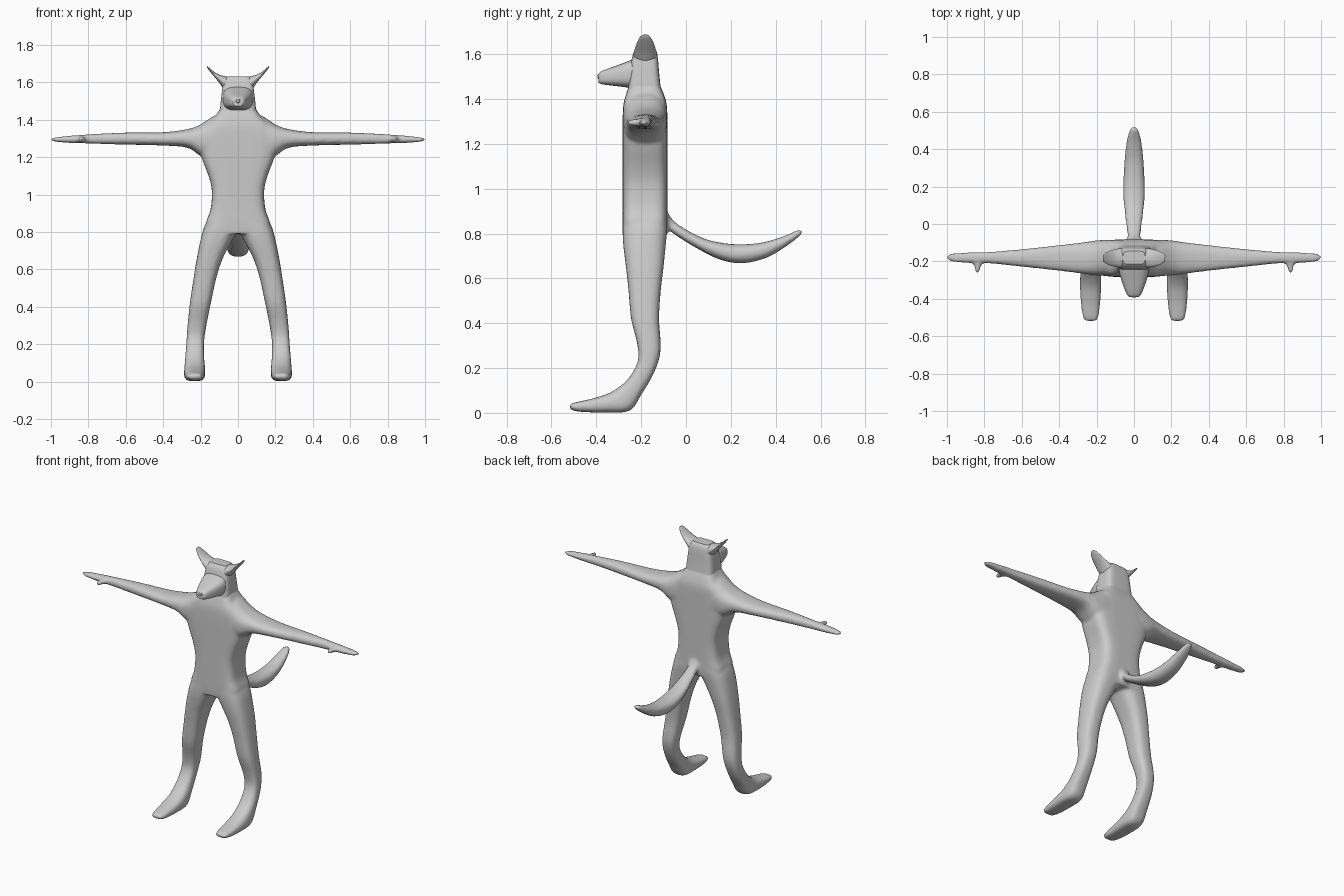
import bpy, bmesh, math
from mathutils import Vector

fur = bpy.data.materials.new("light grey")
fur.diffuse_color = (0.6, 0.6, 0.6, 1)


def catmull(p, q, r, s, t):
    return 0.5 * (2 * q + (r - p) * t + (2 * p - 5 * q + 4 * r - s) * t * t
                  + (3 * q - p - 3 * r + s) * t ** 3)


def loft(bm, rows, n=2.0, steps=4, sides=28):
    """Skin superellipse rings; a row is (edge point, opposite edge point, half width vector)."""
    rows = [tuple(Vector(v) for v in r) for r in rows]
    dense = []
    for i in range(len(rows) - 1):
        a, b, c, d = rows[max(i - 1, 0)], rows[i], rows[i + 1], rows[min(i + 2, len(rows) - 1)]
        for k in range(steps):
            dense.append([catmull(a[j], b[j], c[j], d[j], k / steps) for j in range(3)])
    dense.append(rows[-1])
    rings = []
    for a, b, w in dense:
        mid, u, ring = (a + b) / 2, (a - b) / 2, []
        for k in range(sides):
            t = 2 * math.pi * (k + 0.5) / sides
            c, s = math.cos(t), math.sin(t)
            c = math.copysign(abs(c) ** (2 / n), c)
            s = math.copysign(abs(s) ** (2 / n), s)
            ring.append(bm.verts.new(mid + u * c + w * s))
        rings.append(ring)
    for r0, r1 in zip(rings, rings[1:]):
        for k in range(sides):
            m = (k + 1) % sides
            bm.faces.new((r0[k], r0[m], r1[m], r1[k]))
    bm.faces.new(rings[0])
    bm.faces.new(rings[-1])


def finish(name, bm, blend=False, angle=35):
    bmesh.ops.recalc_face_normals(bm, faces=bm.faces)
    me = bpy.data.meshes.new(name)
    bm.to_mesh(me)
    bm.free()
    me.materials.append(fur)
    ob = bpy.data.objects.new(name, me)
    bpy.context.collection.objects.link(ob)
    bpy.ops.object.select_all(action='DESELECT')
    ob.select_set(True)
    bpy.context.view_layer.objects.active = ob
    if blend:
        # fuse the overlapping limbs into one skin
        rm = ob.modifiers.new("fuse", 'REMESH')
        rm.mode = 'VOXEL'
        rm.voxel_size = 0.009
        rm.use_smooth_shade = True
        sm = ob.modifiers.new("relax", 'SMOOTH')
        sm.factor = 0.5
        sm.iterations = 6
    else:
        bpy.ops.object.shade_smooth_by_angle(angle=math.radians(angle))
    return ob


body = bmesh.new()

# torso: z, half width, front y, back y
torso = [(0.79, 0.14, -0.28, -0.085), (0.84, 0.172, -0.283, -0.083), (0.92, 0.147, -0.283, -0.083),
         (1.02, 0.14, -0.283, -0.083), (1.10, 0.158, -0.283, -0.083), (1.20, 0.195, -0.283, -0.083),
         (1.30, 0.21, -0.283, -0.083), (1.37, 0.17, -0.28, -0.085), (1.42, 0.12, -0.268, -0.098),
         (1.47, 0.09, -0.25, -0.12)]
loft(body, [((0, f, z), (0, b, z), (w, 0, 0)) for z, w, f, b in torso], n=4.5)

# arms: x, top z, bottom z, front y, back y
arm = [(0.06, 1.44, 1.16, -0.275, -0.09), (0.13, 1.42, 1.17, -0.278, -0.084),
       (0.20, 1.375, 1.205, -0.275, -0.088), (0.27, 1.35, 1.25, -0.266, -0.098),
       (0.40, 1.333, 1.262, -0.25, -0.113), (0.60, 1.331, 1.267, -0.228, -0.135),
       (0.78, 1.323, 1.272, -0.21, -0.15), (0.90, 1.314, 1.276, -0.208, -0.153),
       (0.97, 1.306, 1.282, -0.202, -0.156), (0.995, 1.301, 1.288, -0.19, -0.165),
       (1.004, 1.297, 1.293, -0.182, -0.175)]
# legs: front y z, back y z, inner x, outer x
leg = [(-0.275, 0.90, -0.09, 0.90, 0.02, 0.14), (-0.283, 0.83, -0.083, 0.83, -0.005, 0.18),
       (-0.28, 0.75, -0.09, 0.75, 0.035, 0.202), (-0.268, 0.65, -0.10, 0.65, 0.085, 0.222),
       (-0.257, 0.55, -0.112, 0.55, 0.117, 0.238), (-0.245, 0.42, -0.12, 0.42, 0.145, 0.257),
       (-0.218, 0.31, -0.113, 0.28, 0.17, 0.27), (-0.215, 0.23, -0.142, 0.18, 0.182, 0.276),
       (-0.26, 0.15, -0.20, 0.08, 0.18, 0.283), (-0.33, 0.095, -0.25, 0.01, 0.175, 0.288),
       (-0.41, 0.066, -0.35, 0.002, 0.178, 0.287), (-0.48, 0.05, -0.46, 0.004, 0.186, 0.278),
       (-0.512, 0.042, -0.508, 0.012, 0.195, 0.268), (-0.521, 0.033, -0.519, 0.022, 0.21, 0.255)]
# thumbs: y, middle x, half x, half z
thumb = [(-0.18, 0.835, 0.04, 0.02), (-0.205, 0.835, 0.03, 0.018), (-0.23, 0.836, 0.017, 0.016),
         (-0.252, 0.838, 0.012, 0.013), (-0.262, 0.838, 0.005, 0.006)]
for s in (-1, 1):
    loft(body, [((s * x, (f + b) / 2, t), (s * x, (f + b) / 2, l), (0, (b - f) / 2, 0))
                for x, t, l, f, b in arm], n=2.5)
    loft(body, [((s * (i + o) / 2, fy, fz), (s * (i + o) / 2, by, bz), ((o - i) / 2, 0, 0))
                for fy, fz, by, bz, i, o in leg], n=2.8)
    loft(body, [((s * x, y, 1.295 + h), (s * x, y, 1.295 - h), (w, 0, 0)) for y, x, w, h in thumb])

# tail: upper y z, lower y z, half width
tail = [(-0.10, 0.95, -0.11, 0.80, 0.05), (-0.07, 0.875, -0.08, 0.815, 0.035),
        (-0.02, 0.83, -0.04, 0.788, 0.038), (0.08, 0.778, 0.05, 0.733, 0.05),
        (0.17, 0.757, 0.15, 0.684, 0.058), (0.25, 0.752, 0.25, 0.667, 0.056),
        (0.34, 0.76, 0.36, 0.692, 0.05), (0.43, 0.786, 0.45, 0.745, 0.04),
        (0.495, 0.814, 0.508, 0.79, 0.025), (0.517, 0.818, 0.521, 0.808, 0.01)]
loft(body, [((0, a, b), (0, c, d), (w, 0, 0)) for a, b, c, d, w in tail], n=2.3)
finish("body", body, blend=True)

# skull: z, half width, front y, back y
skull = bmesh.new()
loft(skull, [((0, f, z), (0, b, z), (w, 0, 0)) for z, w, f, b in
             [(1.42, 0.10, -0.262, -0.10), (1.45, 0.097, -0.258, -0.112), (1.52, 0.09, -0.252, -0.12),
              (1.58, 0.082, -0.242, -0.125), (1.615, 0.074, -0.23, -0.132), (1.632, 0.058, -0.215, -0.145)]],
     n=5, steps=3)
finish("skull", skull)

# tapered muzzle: y, top z, bottom z, half width
muzzle = bmesh.new()
loft(muzzle, [((0, y, t), (0, y, b), (w, 0, 0)) for y, t, b, w in
              [(-0.20, 1.59, 1.448, 0.08), (-0.25, 1.572, 1.45, 0.08), (-0.30, 1.553, 1.456, 0.068),
               (-0.35, 1.535, 1.462, 0.05), (-0.38, 1.522, 1.467, 0.036), (-0.39, 1.512, 1.473, 0.026)]],
     n=3, steps=3)
finish("muzzle", muzzle)

# small nose ridge
nose = bmesh.new()
loft(nose, [((0, y, t), (0, y, b), (w, 0, 0)) for y, t, b, w in
            [(-0.37, 1.52, 1.485, 0.013), (-0.388, 1.514, 1.488, 0.012), (-0.394, 1.508, 1.492, 0.007)]],
     sides=12)
finish("nose", nose)

# swept ears: upper x z, lower x z, half depth
ear = [(0.02, 1.622, 0.05, 1.53, 0.048), (0.06, 1.631, 0.082, 1.57, 0.052),
       (0.10, 1.641, 0.108, 1.607, 0.046), (0.135, 1.662, 0.14, 1.645, 0.036),
       (0.158, 1.682, 0.162, 1.673, 0.022), (0.165, 1.688, 0.167, 1.684, 0.01)]
for s, side in ((1, "left"), (-1, "right")):
    bm = bmesh.new()
    loft(bm, [((s * a, -0.182, b), (s * c, -0.182, d), (0, w, 0)) for a, b, c, d, w in ear])
    finish(side + "_ear", bm, angle=50)
